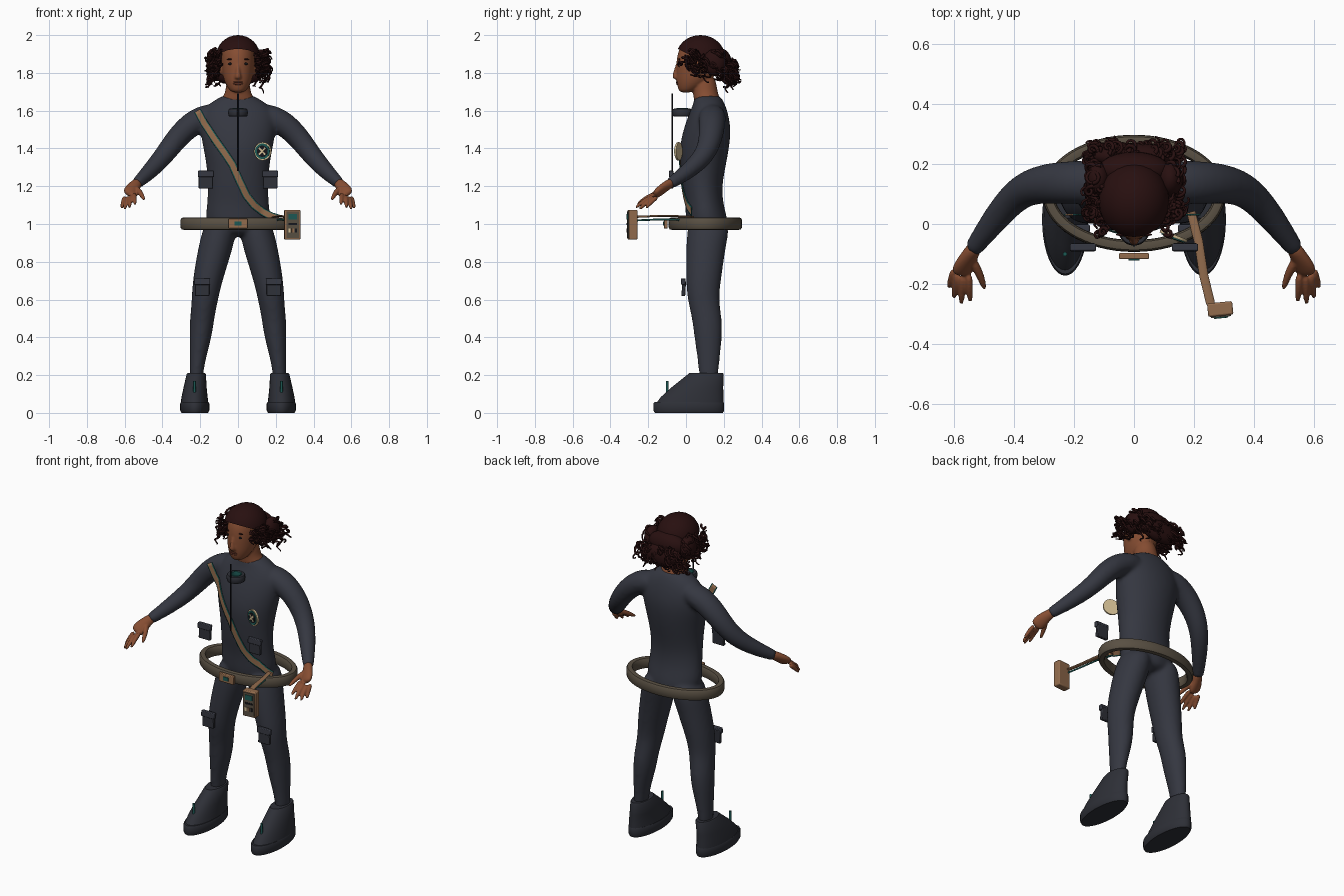
import bpy, bmesh, math, random
from mathutils import Vector, Matrix, Euler
from mathutils.bvhtree import BVHTree

if "Cube" in bpy.data.objects:
    bpy.data.objects.remove(bpy.data.objects["Cube"])
random.seed(4)


def material(name, r, g, b):
    m = bpy.data.materials.new(name)
    m.use_nodes = True
    m.diffuse_color = (r, g, b, 1)
    bsdf = m.node_tree.nodes["Principled BSDF"]
    bsdf.inputs["Base Color"].default_value = (r, g, b, 1)
    bsdf.inputs["Roughness"].default_value = 0.8
    return m


SUIT = material("charcoal suit", .035, .038, .052)
BOOT = material("dark rubber", .027, .029, .038)
SKIN = material("brown skin", .24, .075, .032)
LIP = material("dark lips", .15, .04, .022)
HAIR = material("dark red hair", .021, .005, .005)
RING = material("taupe ring", .1, .08, .056)
TAN = material("copper tan", .29, .15, .075)
TEAL = material("teal", .012, .1, .09)
CREAM = material("cream", .66, .52, .3)
BLACK = material("black", .008, .008, .011)


def finish(name, bm, *mats, angle=40, mods=()):
    """Turn a bmesh into a smooth shaded object with modifiers."""
    bmesh.ops.recalc_face_normals(bm, faces=bm.faces)
    me = bpy.data.meshes.new(name)
    bm.to_mesh(me)
    bm.free()
    ob = bpy.data.objects.new(name, me)
    bpy.context.collection.objects.link(ob)
    for m in mats:
        me.materials.append(m)
    bpy.ops.object.select_all(action='DESELECT')
    ob.select_set(True)
    bpy.context.view_layer.objects.active = ob
    bpy.ops.object.shade_smooth_by_angle(angle=math.radians(angle))
    for kind, props in mods:
        mod = ob.modifiers.new(kind.title(), kind)
        for k, v in props.items():
            setattr(mod, k, v)
    return ob


def blend(voxel, steps):
    """Modifiers that melt overlapping lofts into one skin."""
    return (('SUBSURF', dict(levels=2, render_levels=2)),
            ('REMESH', dict(mode='VOXEL', voxel_size=voxel, use_smooth_shade=True)),
            ('SMOOTH', dict(factor=.5, iterations=steps)))


def loft(bm, rows, s=1, flat=True, n=20):
    """Skin elliptical rings given as (x, y, z, radius u, radius v)."""
    pts = [Vector((s * r[0], r[1], r[2])) for r in rows]
    rings = []
    for i, (p, row) in enumerate(zip(pts, rows)):
        t = pts[min(i + 1, len(pts) - 1)] - pts[max(i - 1, 0)]
        t = Vector((0, 0, 1)) if flat else t.normalized()
        v = (Vector((0, 1, 0)) - t * t.y).normalized()
        u = v.cross(t)
        rings.append([bm.verts.new(p + u * row[3] * math.cos(a) + v * row[4] * math.sin(a))
                      for a in (2 * math.pi * k / n for k in range(n))])
    for a, b in zip(rings, rings[1:]):
        for k in range(n):
            bm.faces.new((a[k], a[(k + 1) % n], b[(k + 1) % n], b[k]))
    bm.faces.new(rings[0])
    bm.faces.new(rings[-1])


def ball(bm, loc, size):
    bmesh.ops.create_uvsphere(bm, u_segments=24, v_segments=16, radius=1,
                              matrix=Matrix.LocRotScale(Vector(loc), None, Vector(size)))


def box(name, loc, size, mat, rot=(0, 0, 0), bevel=.004):
    bm = bmesh.new()
    bmesh.ops.create_cube(bm, size=1, matrix=Matrix.LocRotScale(Vector(loc), Euler(rot), Vector(size)))
    return finish(name, bm, mat, mods=(('BEVEL', dict(width=bevel, segments=2)),) if bevel else ())


def rod(name, loc, r, depth, mat, rot=(0, 0, 0), n=32):
    bm = bmesh.new()
    bmesh.ops.create_cone(bm, cap_ends=True, segments=n, radius1=r, radius2=r, depth=depth,
                          matrix=Matrix.LocRotScale(Vector(loc), Euler(rot), None))
    return finish(name, bm, mat)


def hoop(name, c, rx, ry, w, h, mat, n=64, m=12):
    """Elliptical hoop with a rounded upright section."""
    bm = bmesh.new()
    grid = []
    for i in range(n):
        a = 2 * math.pi * i / n
        row = []
        for j in range(m):
            cb, sb = math.cos(2 * math.pi * j / m), math.sin(2 * math.pi * j / m)
            d = w * math.copysign(abs(cb) ** .6, cb)
            z = h * math.copysign(abs(sb) ** .6, sb)
            row.append(bm.verts.new((c[0] + (rx + d) * math.cos(a), c[1] + (ry + d) * math.sin(a), c[2] + z)))
        grid.append(row)
    for i in range(n):
        for j in range(m):
            a, b, k = grid[i], grid[(i + 1) % n], (j + 1) % m
            bm.faces.new((a[j], b[j], b[k], a[k]))
    return finish(name, bm, mat)


def front_of(ob):
    """Return a function giving the front surface y at (x, z)."""
    bpy.context.view_layer.update()
    tree = BVHTree.FromObject(ob, bpy.context.evaluated_depsgraph_get())

    def probe(x, z, limit=.05):
        hit = tree.ray_cast(Vector((x, -2, z)), Vector((0, 1, 0)))[0]
        return min(hit.y, limit) if hit else limit
    return probe


# Body suit: torso, arms and legs melted together
bm = bmesh.new()
loft(bm, [(0, .115, .93, .11, .1), (0, .113, 1.0, .178, .117), (0, .098, 1.1, .166, .1),
          (0, .085, 1.2, .16, .106), (0, .09, 1.3, .167, .12), (0, .096, 1.4, .185, .134),
          (0, .112, 1.5, .205, .128), (0, .12, 1.58, .205, .106), (0, .122, 1.635, .16, .085),
          (0, .118, 1.66, .115, .075), (0, .112, 1.685, .078, .066)])
for s in (-1, 1):
    loft(bm, [(.08, .14, 1.59, .06, .07), (.21, .138, 1.56, .07, .075), (.31, .135, 1.475, .062, .066),
              (.385, .108, 1.37, .054, .056), (.46, .02, 1.285, .046, .046),
              (.53, -.075, 1.22, .032, .032), (.54, -.088, 1.21, .031, .031)], s, flat=False)
    loft(bm, [(.085, .115, 1.03, .08, .1), (.1, .118, .96, .09, .112), (.117, .105, .88, .094, .106),
              (.162, .092, .7, .08, .094), (.175, .09, .6, .07, .083), (.19, .112, .5, .065, .08),
              (.198, .118, .4, .06, .075), (.218, .12, .25, .037, .054), (.222, .12, .15, .036, .05)], s)
body = finish("body_suit", bm, SUIT, mods=blend(.011, 6))
body_front = front_of(body)

# Head and neck
bm = bmesh.new()
loft(bm, [(0, -.002, 1.695, .03, .03), (0, .015, 1.715, .052, .058), (0, .04, 1.755, .074, .092),
          (0, .055, 1.8, .084, .108), (0, .065, 1.86, .09, .118), (0, .072, 1.92, .088, .115),
          (0, .075, 1.965, .065, .085), (0, .075, 1.982, .03, .04)])
loft(bm, [(0, .115, 1.63, .1, .07), (0, .11, 1.67, .085, .07), (0, .1, 1.7, .064, .066), (0, .09, 1.8, .06, .065)])
loft(bm, [(0, -.042, 1.765, .019, .02), (0, -.052, 1.777, .02, .025), (0, -.048, 1.81, .011, .018),
          (0, -.04, 1.855, .009, .014)], n=12)
for s in (-1, 1):
    ball(bm, (s * .088, .065, 1.82), (.012, .022, .032))
head = finish("head", bm, SKIN, mods=blend(.006, 3))
face = front_of(head)

# Facial features
bm = bmesh.new()
for z, h in ((1.751, .005), (1.742, .006)):
    ball(bm, (0, face(0, z) + .001, z), (.026, .006, h))
finish("lips", bm, LIP)
for s, side in ((-1, "right"), (1, "left")):
    for part, z, size, mat in (("eye", 1.848, (.013, .004, .006), BLACK), ("brow", 1.872, (.02, .005, .004), HAIR)):
        bm = bmesh.new()
        ball(bm, (s * .04, face(s * .04, z), z), size)
        finish(f"{side}_{part}", bm, mat)

# Hair cap trimmed along a sloping hairline
bm = bmesh.new()
ball(bm, (0, .077, 1.882), (.118, .13, .118))
bmesh.ops.bisect_plane(bm, geom=bm.verts[:] + bm.edges[:] + bm.faces[:], plane_co=(0, -.04, 1.925),
                       plane_no=(0, .5, 1), clear_inner=True)
finish("hair_cap", bm, HAIR)

# Gathered hair behind and puffs at the sides
bm = bmesh.new()
ball(bm, (0, .225, 1.8), (.135, .045, .065))
ball(bm, (0, .18, 1.86), (.12, .06, .07))
for s in (-1, 1):
    ball(bm, (s * .12, .15, 1.855), (.042, .06, .07))
finish("hair_volume", bm, HAIR)

# Loose curls as coiled strands
curls = bpy.data.curves.new("curls", 'CURVE')
curls.dimensions = '3D'
curls.bevel_depth = .007
curls.bevel_resolution = 1


def curl(start, drift, turns, radius):
    sp = curls.splines.new('POLY')
    sp.points.add(19)
    phase = random.uniform(0, 6.28)
    for i, p in enumerate(sp.points):
        f = i / 19
        a = phase + f * turns * 2 * math.pi
        q = Vector(start) + Vector(drift) * f
        p.co = (q.x + radius * math.cos(a), q.y + radius * math.sin(a), q.z + radius * .6 * math.sin(a * 1.3), 1)
        p.radius = 1 - .5 * f


U = random.uniform
for s in (-1, 1):
    for i in range(42):
        curl((s * U(.1, .145), U(.01, .19), U(1.8, 1.93)), (s * U(.0, .03), U(-.03, .02), U(-.07, .0)), U(1, 2), U(.008, .02))
    for i in range(36):
        curl((s * U(0, .15), U(.2, .26), U(1.77, 1.87)), (s * U(0, .02), U(0, .025), U(-.09, -.01)), U(1, 2), U(.008, .02))
    for i in range(6):
        curl((s * U(.085, .11), U(-.03, .02), U(1.83, 1.92)), (s * U(0, .02), -.01, U(-.06, -.02)), 1.5, .01)
hair = bpy.data.objects.new("hair_curls", curls)
bpy.context.collection.objects.link(hair)
curls.materials.append(HAIR)

for s, side in ((-1, "right"), (1, "left")):
    # Hand with four fingers and a thumb
    bm = bmesh.new()
    loft(bm, [(.525, -.07, 1.224, .027, .025), (.545, -.1, 1.205, .03, .024), (.563, -.135, 1.178, .042, .022),
              (.577, -.17, 1.15, .038, .018)], s, flat=False)
    for kx, ky, kz, tx, ty, tz in ((.55, -.165, 1.16, .545, -.262, 1.1), (.57, -.17, 1.15, .575, -.27, 1.083),
                                   (.587, -.165, 1.143, .6, -.25, 1.075), (.598, -.15, 1.145, .617, -.215, 1.08)):
        loft(bm, [(kx, ky, kz, .014, .014), ((kx + tx) / 2, (ky + ty) / 2, (kz + tz) / 2 + .008, .0125, .0125),
                  (tx, ty, tz, .009, .009)], s, flat=False, n=10)
    loft(bm, [(.545, -.11, 1.195, .017, .017), (.515, -.16, 1.165, .015, .015), (.495, -.222, 1.125, .009, .009)],
         s, flat=False, n=10)
    finish(f"{side}_hand", bm, SKIN, mods=blend(.005, 2))

    # Boot with thick sole and a small toe peg
    bm = bmesh.new()
    loft(bm, [(.23, .02, .05, .073, .179), (.23, .033, .085, .069, .165), (.227, .06, .135, .061, .137),
              (.221, .105, .205, .051, .094), (.221, .107, .212, .046, .088)], s, n=40)
    finish(f"{side}_boot", bm, BOOT)
    bm = bmesh.new()
    loft(bm, [(.229, .015, 0, .07, .18), (.229, .015, .012, .077, .187), (.229, .015, .05, .077, .187),
              (.229, .016, .058, .073, .182)], s, n=40)
    finish(f"{side}_sole", bm, BOOT)
    rod(f"{side}_boot_peg", (s * .23, -.1, .135), .007, .07, TEAL, n=12)

    # Waist and thigh pouches with flaps
    for part, x, y, z in (("waist", .17, -.075, 1.235), ("thigh", .19, -.012, .665)):
        box(f"{side}_{part}_pouch", (s * x, y, z - .008), (.076, .02, .078), BOOT, (-.06, 0, 0))
        box(f"{side}_{part}_flap", (s * x, y - .003, z + .03), (.086, .024, .034), SUIT, (-.06, 0, 0))

# Hoop belt, buckle, neck hoop and antenna
hoop("belt_hoop", (0, .102, 1.002), .285, .175, .02, .033, RING)
box("buckle", (0, -.107, 1.002), (.1, .02, .052), TAN)
box("buckle_inset", (0, -.118, 1.002), (.035, .006, .022), TEAL, bevel=0)
hoop("neck_hoop", (0, -.02, 1.59), .04, .04, .012, .021, BOOT, n=40)
hoop("neck_hoop_lining", (0, -.02, 1.592), .03, .03, .004, .021, TEAL, n=40)
rod("antenna", (0, -.072, 1.485), .004, .41, BLACK, n=8)

# Sash laid over the chest: teal edges, tan middle
path = [Vector(p) for p in ((-.215, 1.6), (-.18, 1.535), (-.12, 1.445), (-.07, 1.375), (-.03, 1.315),
                            (.005, 1.235), (.045, 1.15), (.085, 1.1), (.13, 1.065), (.175, 1.042), (.215, 1.03))]
path = [a.lerp(b, k / 4) for a, b in zip(path, path[1:]) for k in range(4)] + [path[-1]]
bm = bmesh.new()
rows = []
for i, p in enumerate(path):
    d = (path[min(i + 2, len(path) - 1)] - path[max(i - 2, 0)]).normalized()
    side = Vector((-d.y, d.x))
    pts = [p + side * w for w in (-.02, -.014, 0, .014, .02)]
    rows.append([bm.verts.new((q.x, body_front(q.x, q.y, .035) - .005, q.y)) for q in pts])
for a, b in zip(rows, rows[1:]):
    for k in range(4):
        bm.faces.new((a[k], a[k + 1], b[k + 1], b[k])).material_index = int(k in (0, 3))
finish("sash", bm, TAN, TEAL, mods=(('SOLIDIFY', dict(thickness=.005, offset=0)),))

# Strap reaching forward to the handheld unit
for name, z, h, mat in (("unit_strap", 1.042, .015, TAN), ("unit_strap_edge", 1.023, .004, TEAL)):
    bm = bmesh.new()
    loft(bm, [(.19, .04, z - .005, .005, h), (.215, -.06, z, .005, h), (.232, -.17, z, .005, h),
              (.255, -.265, z - .004, .005, h)][::-1], flat=False, n=12)
    # Stand the flat section upright
    finish(name, bm, mat)

# Handheld unit with screen, keys and dial
turn = Euler((0, 0, .1))


def unit(name, offset, size, mat, bevel=0):
    off = Vector(offset)
    off.rotate(turn)
    box(name, Vector((.287, -.283, .996)) + off, size, mat, turn, bevel)


unit("unit_case", (0, 0, 0), (.084, .045, .158), TAN, .006)
unit("unit_panel", (0, -.024, 0), (.066, .006, .138), RING)
unit("unit_screen", (0, -.028, .042), (.046, .005, .03), TEAL)
for i in range(3):
    unit(f"unit_key_{i + 1}", (-.018 + .018 * i, -.028, -.03), (.011, .006, .022), (CREAM, TAN, BLACK)[i])
unit("unit_slot", (0, -.028, .005), (.046, .005, .01), BLACK)

# Round chest badge with a four-armed star
spin = Euler((0, 0, -.36))
facing = Vector((0, -1, 0))
facing.rotate(spin)
centre = Vector((.132, -.04, 1.385))
lie = (math.pi / 2, 0, -.36)
rod("badge_rim", centre, .048, .01, CREAM, lie)
rod("badge_face", centre + facing * .006, .041, .006, TEAL, lie)
rod("badge_core", centre + facing * .008, .03, .006, BLACK, lie)
for i, a in enumerate((math.pi / 4, -math.pi / 4)):
    box(f"badge_star_{i + 1}", centre + facing * .011, (.05, .004, .009), CREAM,
        (Matrix.Rotation(-.36, 3, 'Z') @ Matrix.Rotation(a, 3, 'Y')).to_euler(), 0)
